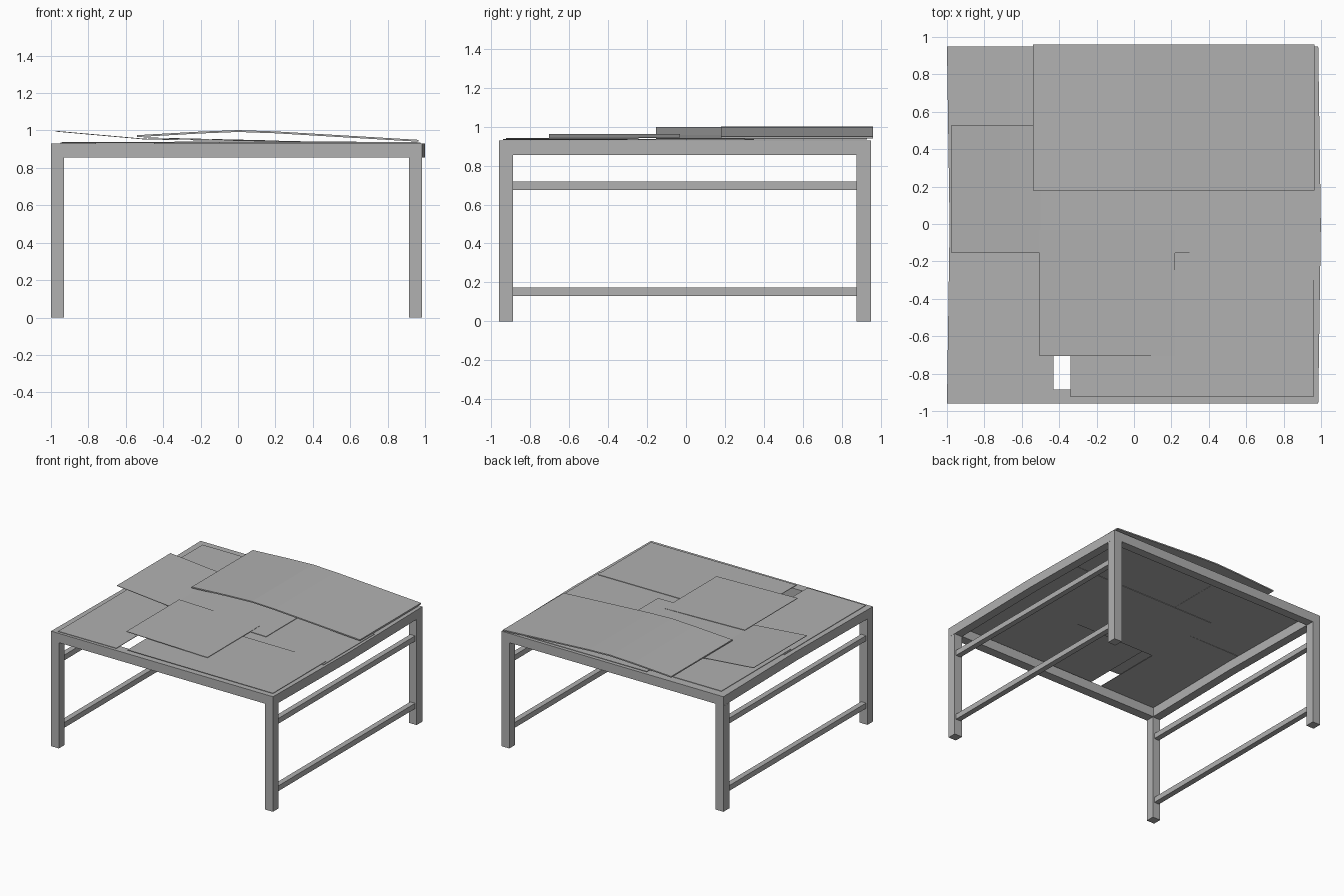
import bpy
import bmesh

cube = bpy.data.objects.get("Cube")
if cube:
    bpy.data.objects.remove(cube, do_unlink=True)

grey = bpy.data.materials.new("plain_grey")
grey.use_nodes = True
colour = (0.44, 0.44, 0.44, 1)
grey.diffuse_color = colour
grey.node_tree.nodes["Principled BSDF"].inputs["Base Color"].default_value = colour


def extrude_outline(name, outline, direction):
    """Make a closed solid from a flat outline pushed along a direction."""
    bm = bmesh.new()
    face = bm.faces.new([bm.verts.new(p) for p in outline])
    result = bmesh.ops.extrude_face_region(bm, geom=[face], use_keep_orig=True)
    moved = [v for v in result["geom"] if isinstance(v, bmesh.types.BMVert)]
    bmesh.ops.translate(bm, verts=moved, vec=direction)
    bmesh.ops.recalc_face_normals(bm, faces=bm.faces)
    mesh = bpy.data.meshes.new(name)
    bm.to_mesh(mesh)
    bm.free()
    mesh.materials.append(grey)
    obj = bpy.data.objects.new(name, mesh)
    bpy.context.collection.objects.link(obj)
    return obj


def bar(name, x0, x1, y0, y1, z0, z1, bow=0):
    """Box beam, bowed sideways at its middle if asked."""
    mid = (y0 + y1) / 2
    outline = [(x0, y0, z0), (x1, y0, z0)]
    if bow:
        outline.append((x1 + bow, mid, z0))
    outline += [(x1, y1, z0), (x0, y1, z0)]
    if bow:
        outline.append((x0 + bow, mid, z0))
    return extrude_outline(name, outline, (0, 0, z1 - z0))


def sheet(name, y0, y1, profile, thick=0.004):
    """Thin panel whose top follows an x, z profile."""
    top = [(x, y0, z) for x, z in profile]
    bottom = [(x, y0, z - thick) for x, z in reversed(profile)]
    return extrude_outline(name, top + bottom, (0, y1 - y0, 0))


# Frame: legs, side beams and side rails
FRONT, BACK, TOP, UNDER = -0.96, 0.95, 0.93, 0.855
for side, x0, x1 in (("right", -1.0, -0.93), ("left", 0.915, 0.985)):
    bar(f"front_{side}_leg", x0, x1, FRONT, -0.89, 0, UNDER)
    bar(f"back_{side}_leg", x0, x1, 0.875, BACK, 0, UNDER)
    bar(f"{side}_beam", x0, x1, FRONT, BACK, UNDER, TOP, bow=0.014)
    middle = (x0 + x1) / 2
    for level, z in (("lower", 0.13), ("upper", 0.675)):
        bar(f"{level}_{side}_rail", middle - 0.022, middle + 0.022,
            -0.89, 0.875, z, z + 0.043)

# Front and back beams
bar("front_beam", -0.93, 0.915, FRONT, -0.885, UNDER, TOP)
bar("back_beam", -0.93, 0.915, 0.88, BACK, UNDER, TOP)

# Flat panels lying on the frame
sheet("front_right_panel", -0.94, 0.1, [(-0.95, 0.935), (-0.43, 0.937)])
sheet("back_right_panel", 0.0, 0.89, [(-0.94, 0.938), (-0.1, 0.938)])
sheet("front_left_panel", -0.925, -0.245, [(-0.34, 0.942), (0.96, 0.939)])
sheet("middle_left_panel", -0.3, 0.35, [(-0.45, 0.935), (0.975, 0.935)])
sheet("back_left_panel", 0.3, 0.93, [(-0.3, 0.94), (0.96, 0.937)])

# Loose panels stacked on top
sheet("tilted_panel", -0.155, 0.53, [(-0.975, 0.998), (-0.5, 0.956), (0.36, 0.942)])
sheet("small_loose_panel", -0.705, -0.03, [(-0.505, 0.963), (0.22, 0.946)])
sheet("bent_panel", 0.18, 0.96,
      [(-0.54, 0.975), (-0.2, 0.994), (0.0, 1.002), (0.2, 0.995), (0.965, 0.95)], 0.01)
